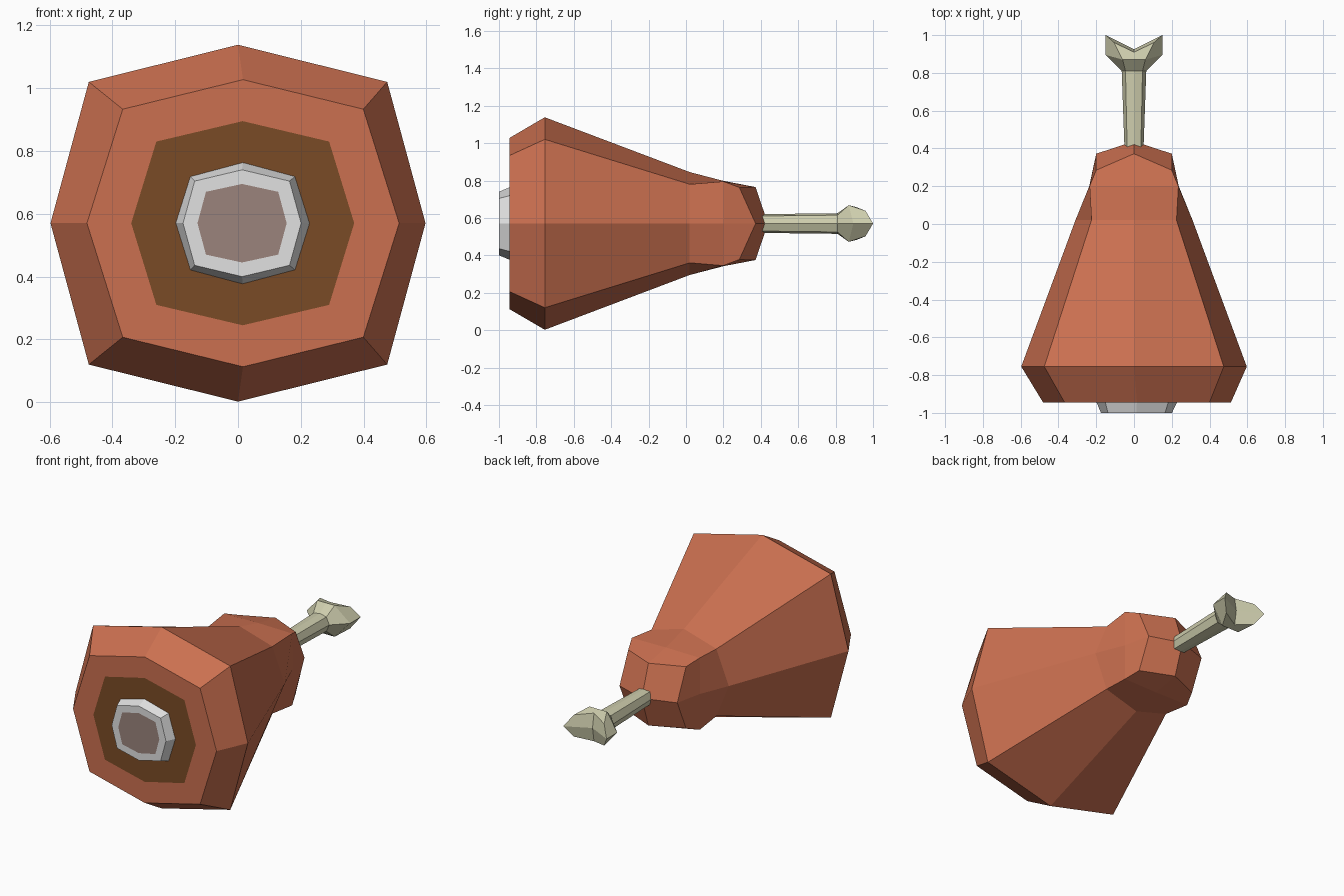
import bpy, bmesh

if "Cube" in bpy.data.objects:
    bpy.data.objects.remove(bpy.data.objects["Cube"])

CZ = 0.57  # height of the long axis


def material(name, rgb):
    lin = [((c / 255 + 0.055) / 1.055) ** 2.4 for c in rgb]
    m = bpy.data.materials.new(name)
    m.diffuse_color = (*lin, 1)
    m.use_nodes = True
    m.node_tree.nodes["Principled BSDF"].inputs["Base Color"].default_value = m.diffuse_color
    return m


meat = material("roast meat", (203, 112, 80))
dark = material("dark meat", (122, 75, 38))
pale = material("pale bone", (225, 225, 225))
marrow = material("marrow", (155, 132, 124))
ivory = material("ivory bone", (206, 205, 173))


def octagon(bm, y, side, top, dx, dz, cx=0.0):
    """Eight-sided ring; y is one value or (side, diagonal, top) values."""
    ys, yd, yt = y if isinstance(y, tuple) else (y, y, y)
    pts = [(side, ys, 0), (dx, yd, dz), (0, yt, top), (-dx, yd, dz),
           (-side, ys, 0), (-dx, yd, -dz), (0, yt, -top), (dx, yd, -dz)]
    return [bm.verts.new((cx + x, yy, CZ + z)) for x, yy, z in pts]


def loft(name, rings, mats, start=None, end=None, rule=None):
    """Join rings; start / end are cap centres (x, y). rule(i) gives the band's material."""
    bm = bmesh.new()
    loops = [octagon(bm, *r) for r in rings]
    rule = rule or (lambda i: 0)
    for i, (a, b) in enumerate(zip(loops, loops[1:])):
        for k in range(8):
            n = (k + 1) % 8
            bm.faces.new((a[k], a[n], b[n], b[k])).material_index = rule(i)
    for centre, ring, band in ((start, loops[0], -1), (end, loops[-1], len(rings))):
        if centre:
            c = bm.verts.new((centre[0], centre[1], CZ))
            for k in range(0, 8, 2):
                f = bm.faces.new((c, ring[k], ring[k + 1], ring[(k + 2) % 8]))
                f.material_index = rule(band)
    bmesh.ops.recalc_face_normals(bm, faces=bm.faces)
    me = bpy.data.meshes.new(name)
    bm.to_mesh(me)
    bm.free()
    for m in mats:
        me.materials.append(m)
    ob = bpy.data.objects.new(name, me)
    bpy.context.collection.objects.link(ob)
    return ob


# Meat: dark centre patch, cut face, widest ring, taper, blunt knob
loft("meat", [
    (-0.945, 0.355, 0.325, 0.275, 0.26, 0.015),
    (-0.945, 0.497, 0.457, 0.383, 0.363, 0.016),
    (-0.755, 0.597, 0.568, 0.475, 0.45),
    (0.02, 0.31, 0.275, 0.225, 0.21),
    (0.2, 0.237, 0.228, 0.235, 0.225),
    ((0.372, 0.285, 0.372), 0.2, 0.195, 0.2, 0.193),
], [meat, dark], start=(0.015, -0.945), end=(0, 0.438),
    rule=lambda i: 1 if i < 0 else 0)

# Cut bone end with marrow in the middle
loft("cut_bone", [
    (-1.0, 0.142, 0.125, 0.115, 0.1, 0.013),
    (-1.0, 0.188, 0.17, 0.151, 0.134, 0.013),
    (-0.94, 0.215, 0.195, 0.168, 0.15, 0.015),
], [pale, marrow], start=(0.013, -1.0), rule=lambda i: 1 if i < 0 else 0)

# Handle bone with forked knuckle
loft("handle_bone", [
    (0.39, 0.05, 0.05, 0.036, 0.04),
    (0.81, 0.065, 0.055, 0.045, 0.045),
    ((0.895, 0.87, 0.87), 0.15, 0.098, 0.06, 0.098),
    ((1.0, 0.96, 0.91), 0.15, 0.088, 0.105, 0.068),
], [ivory], start=(0, 0.39), end=(0, 0.925))
